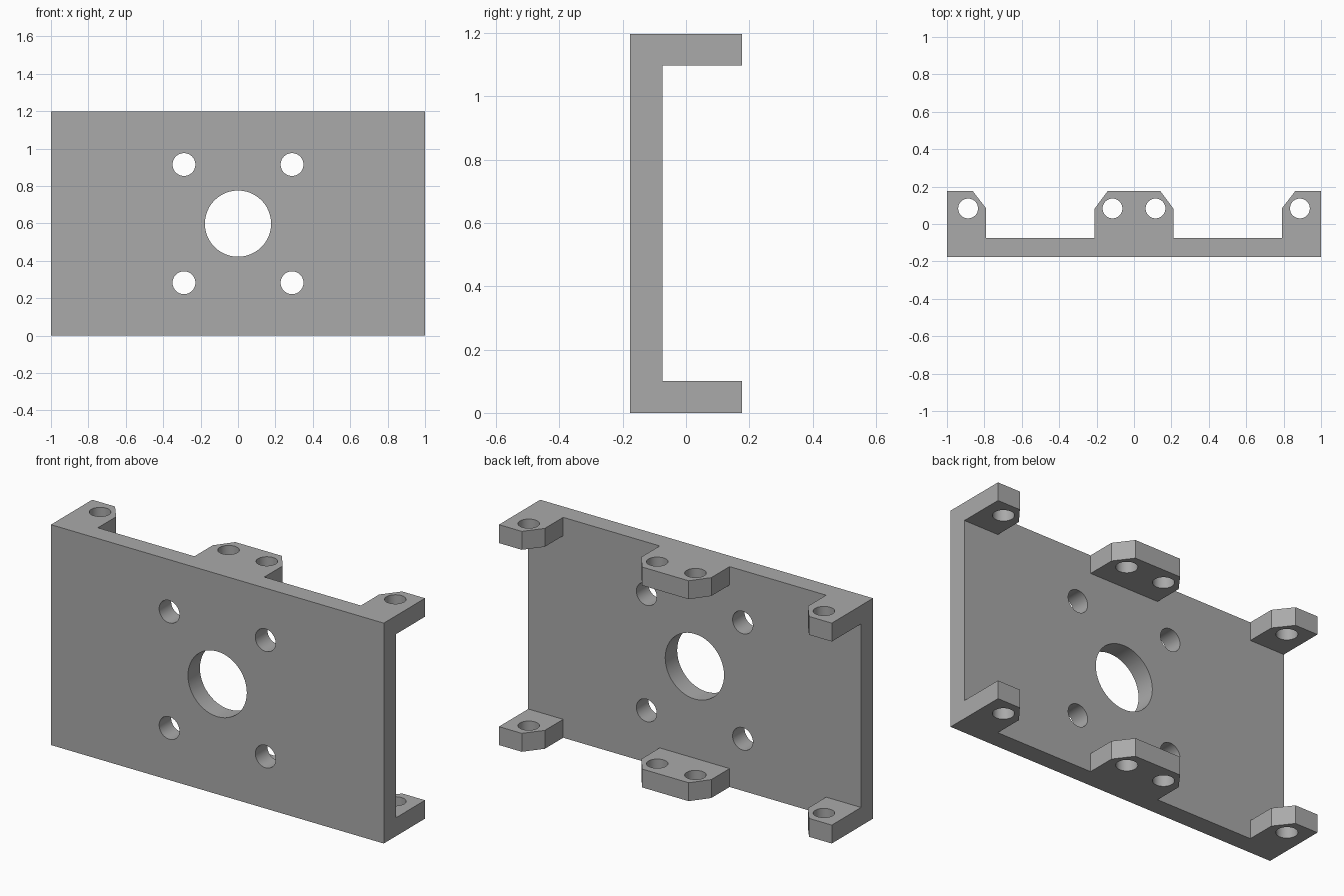
import bpy, bmesh, math
from mathutils import Matrix, Vector

cube = bpy.data.objects.get("Cube")
if cube:
    bpy.data.objects.remove(cube, do_unlink=True)

HEIGHT, BACK, INNER, WALL = 1.197, 0.177, -0.074, 0.1

grey = bpy.data.materials.new("plain grey")
grey.use_nodes = True
grey.diffuse_color = (0.4, 0.4, 0.4, 1)
grey.node_tree.nodes["Principled BSDF"].inputs["Base Color"].default_value = (0.4, 0.4, 0.4, 1)


def make_object(name, bm):
    bmesh.ops.recalc_face_normals(bm, faces=bm.faces)
    mesh = bpy.data.meshes.new(name)
    bm.to_mesh(mesh)
    bm.free()
    obj = bpy.data.objects.new(name, mesh)
    bpy.context.collection.objects.link(obj)
    mesh.materials.append(grey)
    return obj


def extrude(bm, points, offset):
    face = bm.faces.new([bm.verts.new(p) for p in points])
    side = bmesh.ops.extrude_face_region(bm, geom=[face])["geom"]
    bmesh.ops.translate(bm, verts=[v for v in side if isinstance(v, bmesh.types.BMVert)],
                        vec=Vector(offset))


def drill(bm, centre, radius, depth, along_y=False):
    turn = Matrix.Rotation(math.pi / 2, 4, 'X') if along_y else Matrix()
    bmesh.ops.create_cone(bm, cap_ends=True, segments=48, radius1=radius, radius2=radius,
                          depth=depth, matrix=Matrix.Translation(centre) @ turn)


# Channel: C section swept along x
bm = bmesh.new()
section = [(-BACK, 0), (BACK, 0), (BACK, WALL), (INNER, WALL),
           (INNER, HEIGHT - WALL), (BACK, HEIGHT - WALL), (BACK, HEIGHT), (-BACK, HEIGHT)]
extrude(bm, [(-1, y, z) for y, z in section], (2, 0, 0))
bracket = make_object("mounting_bracket", bm)

# Gaps between the tabs, with chamfered mouths
bm = bmesh.new()
gap = [(0.21, INNER), (0.79, INNER), (0.79, 0.083), (0.863, BACK),
       (0.863, 0.3), (0.14, 0.3), (0.14, BACK), (0.21, 0.083)]
for s in (-1, 1):
    extrude(bm, [(s * x, y, -0.1) for x, y in gap], (0, 0, 1.4))
gap_cutter = make_object("gap_cutter", bm)

# Screw holes in the tabs, plate holes and central bore
bm = bmesh.new()
mid = HEIGHT / 2
for s in (-1, 1):
    for x in (0.115, 0.887):
        drill(bm, (s * x, 0.083, mid), 0.053, 1.4)
    for t in (-1, 1):
        drill(bm, (s * 0.289, -0.125, mid + t * 0.316), 0.061, 0.3, True)
drill(bm, (0, -0.125, mid), 0.177, 0.3, True)
hole_cutter = make_object("hole_cutter", bm)

# Apply the cuts
for cutter in (gap_cutter, hole_cutter):
    cut = bracket.modifiers.new(cutter.name, 'BOOLEAN')
    cut.operation = 'DIFFERENCE'
    cut.solver = 'EXACT'
    cut.object = cutter
bpy.context.view_layer.objects.active = bracket
bracket.select_set(True)
for name in [m.name for m in bracket.modifiers]:
    bpy.ops.object.modifier_apply(modifier=name)
for cutter in (gap_cutter, hole_cutter):
    bpy.data.objects.remove(cutter, do_unlink=True)
bpy.ops.object.shade_smooth_by_angle(angle=math.radians(30))
